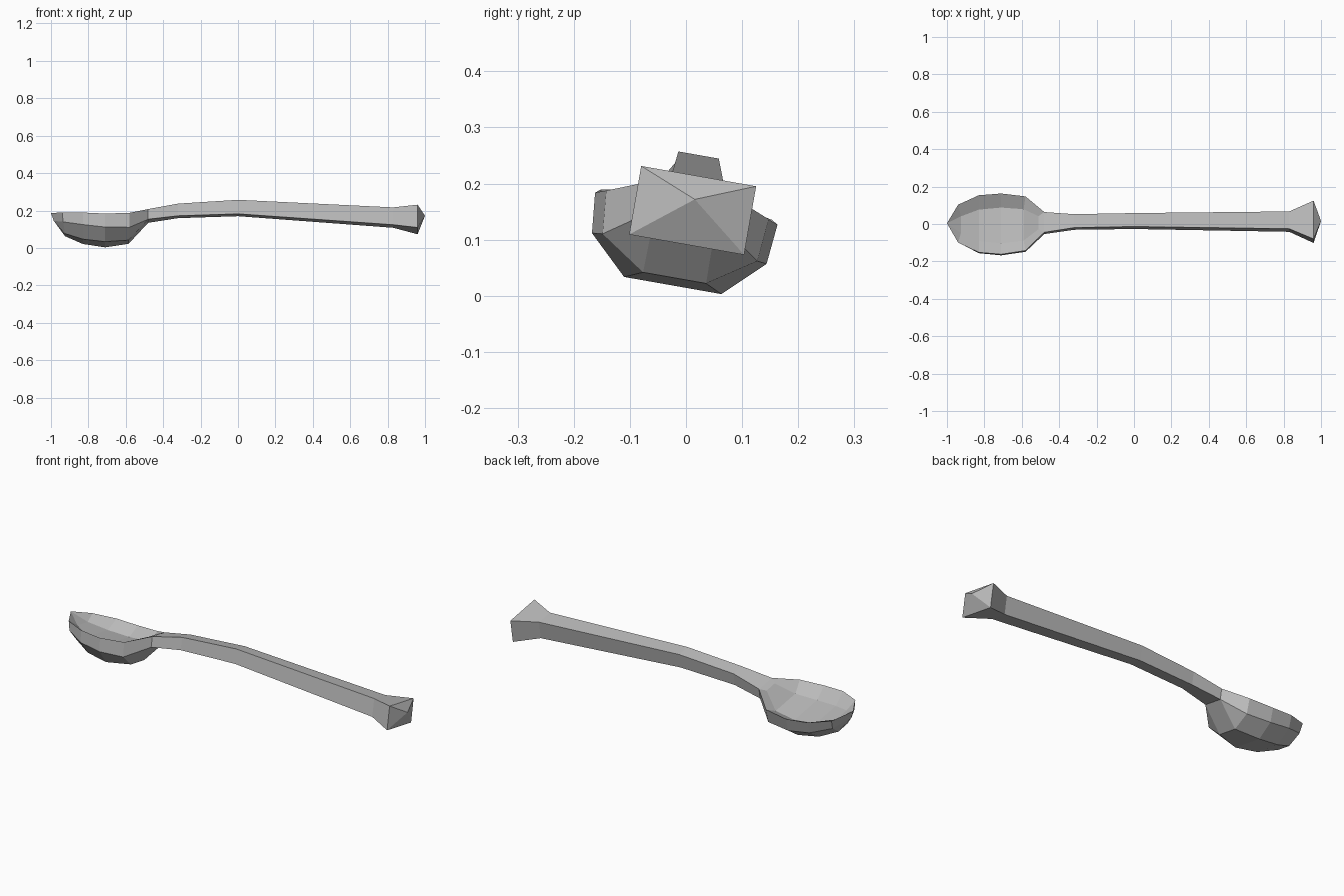
import bpy, bmesh, math
from mathutils import Matrix, Vector

if "Cube" in bpy.data.objects:
    bpy.data.objects.remove(bpy.data.objects["Cube"], do_unlink=True)

metal = bpy.data.materials.new("grey metal")
metal.use_nodes = True
GREY = (0.5, 0.5, 0.5, 1)
metal.diffuse_color = GREY
metal.node_tree.nodes["Principled BSDF"].inputs["Base Color"].default_value = GREY

# The whole spoon rests rolled about its long axis
ROLL = Matrix.Rotation(math.radians(-10), 4, 'X')


def loft(name, rings):
    """Skin a list of mirrored half-rings; each half-ring holds (x, half width, height)."""
    bm = bmesh.new()
    cache = {}

    def vert(x, y, z):
        key = (round(x, 4), round(y, 4), round(z, 4))
        if key not in cache:
            axis = 0.007 * x - 0.0215
            cache[key] = bm.verts.new(ROLL @ Vector((x, y + axis, z)))
        return cache[key]

    loops = []
    for half in rings:
        loops.append([vert(x, w, z) for x, w, z in half]
                     + [vert(x, -w, z) for x, w, z in reversed(half)])
    for a, b in zip(loops, loops[1:]):
        n = len(a)
        for i in range(n):
            j = (i + 1) % n
            corners = list(dict.fromkeys((a[i], a[j], b[j], b[i])))
            if len(corners) > 2:
                bm.faces.new(corners)
    bmesh.ops.recalc_face_normals(bm, faces=bm.faces)
    mesh = bpy.data.meshes.new(name)
    bm.to_mesh(mesh)
    bm.free()
    mesh.materials.append(metal)
    bpy.context.collection.objects.link(bpy.data.objects.new(name, mesh))


# Bowl: each half-ring runs inner floor, rim, side, underside
tip, chin = (-1, 0, 0.184), (-0.985, 0, 0.142)
neck_top, neck_low = (-0.48, 0.055, 0.197), (-0.48, 0.055, 0.142)
loft("bowl", [
    [tip, tip, chin, chin],
    [(-0.925, 0.045, 0.14), (-0.94, 0.103, 0.170), (-0.935, 0.095, 0.12), (-0.925, 0.04, 0.066)],
    [(-0.83, 0.085, 0.115), (-0.83, 0.155, 0.160), (-0.83, 0.148, 0.096), (-0.83, 0.075, 0.03)],
    [(-0.71, 0.097, 0.107), (-0.71, 0.165, 0.153), (-0.71, 0.158, 0.081), (-0.71, 0.088, 0.014)],
    [(-0.59, 0.085, 0.118), (-0.58, 0.147, 0.160), (-0.58, 0.14, 0.083), (-0.585, 0.057, 0.028)],
    [(-0.51, 0.035, 0.185), neck_top, neck_low, neck_low],
    [neck_top, neck_top, neck_low, neck_low],
])

# Handle: boxy sections (x, half width, centre height, half height), flared at the end
sections = [
    (-0.48, 0.055, 0.1695, 0.0275),
    (-0.32, 0.0365, 0.197, 0.033),
    (0.0, 0.0365, 0.213, 0.038),
    (0.83, 0.047, 0.162, 0.047),
    (0.96, 0.104, 0.152, 0.062),
    (1.0, 0, 0.172, 0),
]
loft("handle", [[(x, w, c + h), (x, w, c - h)] for x, w, c, h in sections])
